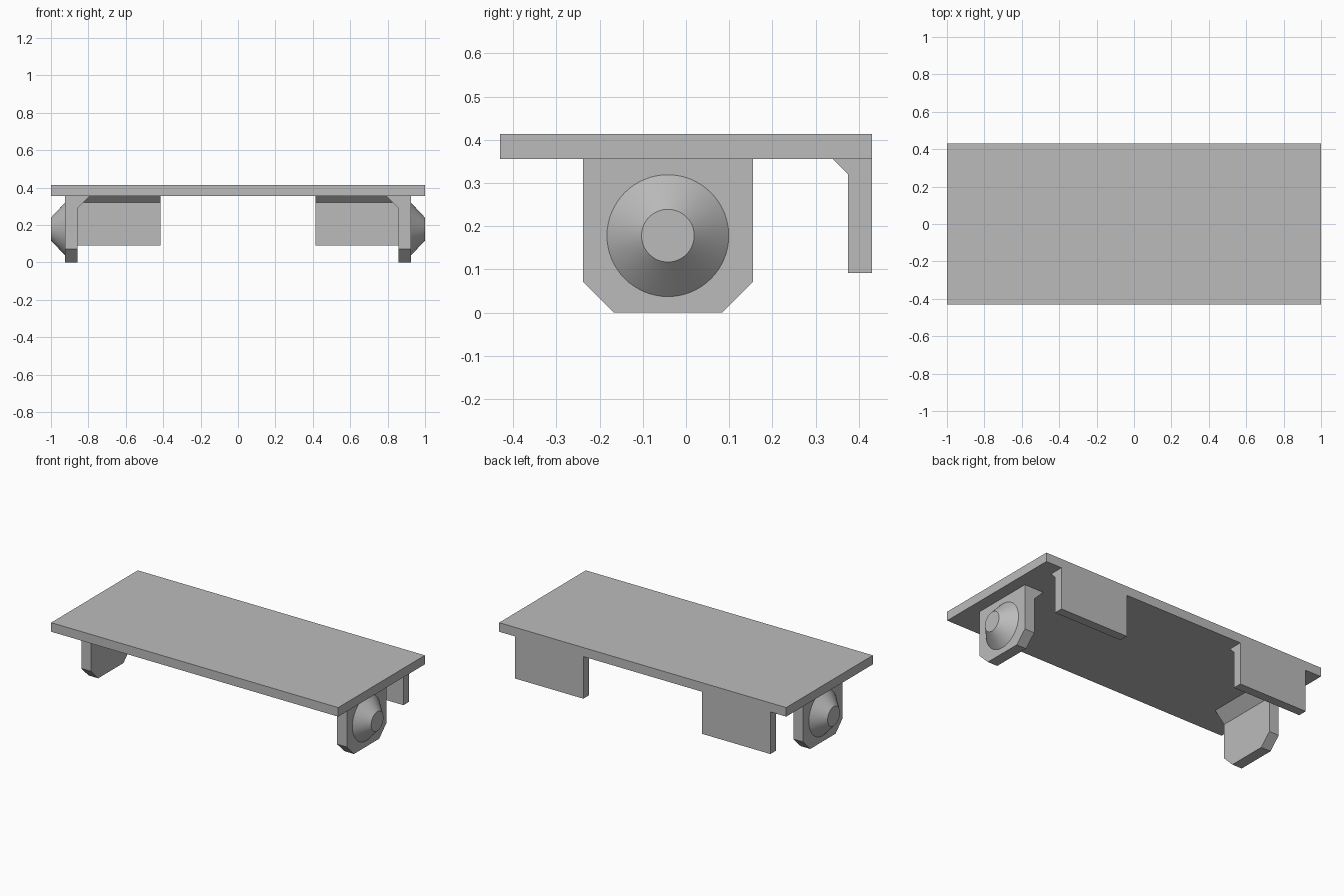
import bpy
import bmesh
import math
from mathutils import Matrix, Vector

if "Cube" in bpy.data.objects:
    bpy.data.objects.remove(bpy.data.objects["Cube"], do_unlink=True)

# Single grey material
GREY = (0.5, 0.5, 0.5, 1.0)
grey = bpy.data.materials.new("plain grey")
grey.use_nodes = True
grey.diffuse_color = GREY
grey.node_tree.nodes["Principled BSDF"].inputs["Base Color"].default_value = GREY

DECK_TOP, DECK_BOTTOM = 0.413, 0.356
HALF_DEPTH = 0.431


def finish(name, bm, mirrored=False):
    bmesh.ops.recalc_face_normals(bm, faces=bm.faces)
    mesh = bpy.data.meshes.new(name)
    bm.to_mesh(mesh)
    bm.free()
    mesh.materials.append(grey)
    obj = bpy.data.objects.new(name, mesh)
    bpy.context.collection.objects.link(obj)
    if mirrored:
        obj.modifiers.new("Mirror", "MIRROR").use_mirror_merge = False
    return obj


def prism(points, sweep):
    """Closed outline extruded along the sweep vector."""
    bm = bmesh.new()
    face = bm.faces.new([bm.verts.new(p) for p in points])
    result = bmesh.ops.extrude_face_region(bm, geom=[face], use_keep_orig=True)
    verts = [v for v in result["geom"] if isinstance(v, bmesh.types.BMVert)]
    bmesh.ops.translate(bm, vec=Vector(sweep), verts=verts)
    return bm


# Deck slab
deck = [(x, y, DECK_BOTTOM) for x, y in
        ((-1, -HALF_DEPTH), (1, -HALF_DEPTH), (1, HALF_DEPTH), (-1, HALF_DEPTH))]
finish("deck", prism(deck, (0, 0, DECK_TOP - DECK_BOTTOM)))

# Side brackets: gusseted profile with the two bottom corners cut off
Y_FRONT, Y_BACK = -0.238, 0.155
outline = [(0.925, DECK_BOTTOM), (0.925, 0), (0.857, 0), (0.857, 0.29), (0.791, DECK_BOTTOM)]
bm = prism([(x, Y_FRONT, z) for x, z in outline], (0, Y_BACK - Y_FRONT, 0))
corners = [e for e in bm.edges
           if all(abs(v.co.z) < 1e-5 for v in e.verts)
           and abs(e.verts[0].co.y - e.verts[1].co.y) < 1e-5]
bmesh.ops.bevel(bm, geom=corners, offset=0.071, segments=1, affect="EDGES")
finish("side_bracket", bm, mirrored=True)

# Conical bosses on the outside of the brackets
bm = bmesh.new()
bmesh.ops.create_cone(
    bm, cap_ends=True, segments=64, radius1=0.141, radius2=0.061, depth=0.075,
    matrix=Matrix.Translation((0.9625, -0.042, 0.178)) @ Matrix.Rotation(math.pi / 2, 4, "Y"))
boss = finish("conical_boss", bm, mirrored=True)
bpy.ops.object.select_all(action="DESELECT")
boss.select_set(True)
bpy.context.view_layer.objects.active = boss
bpy.ops.object.shade_smooth_by_angle(angle=math.radians(30))

# Rear tabs with a small inner gusset
TAB_IN, TAB_OUT = 0.414, 0.89
outline = [(HALF_DEPTH, DECK_BOTTOM), (HALF_DEPTH, 0.091), (0.375, 0.091),
           (0.375, 0.32), (0.339, DECK_BOTTOM)]
finish("rear_tab", prism([(TAB_IN, y, z) for y, z in outline], (TAB_OUT - TAB_IN, 0, 0)),
       mirrored=True)
